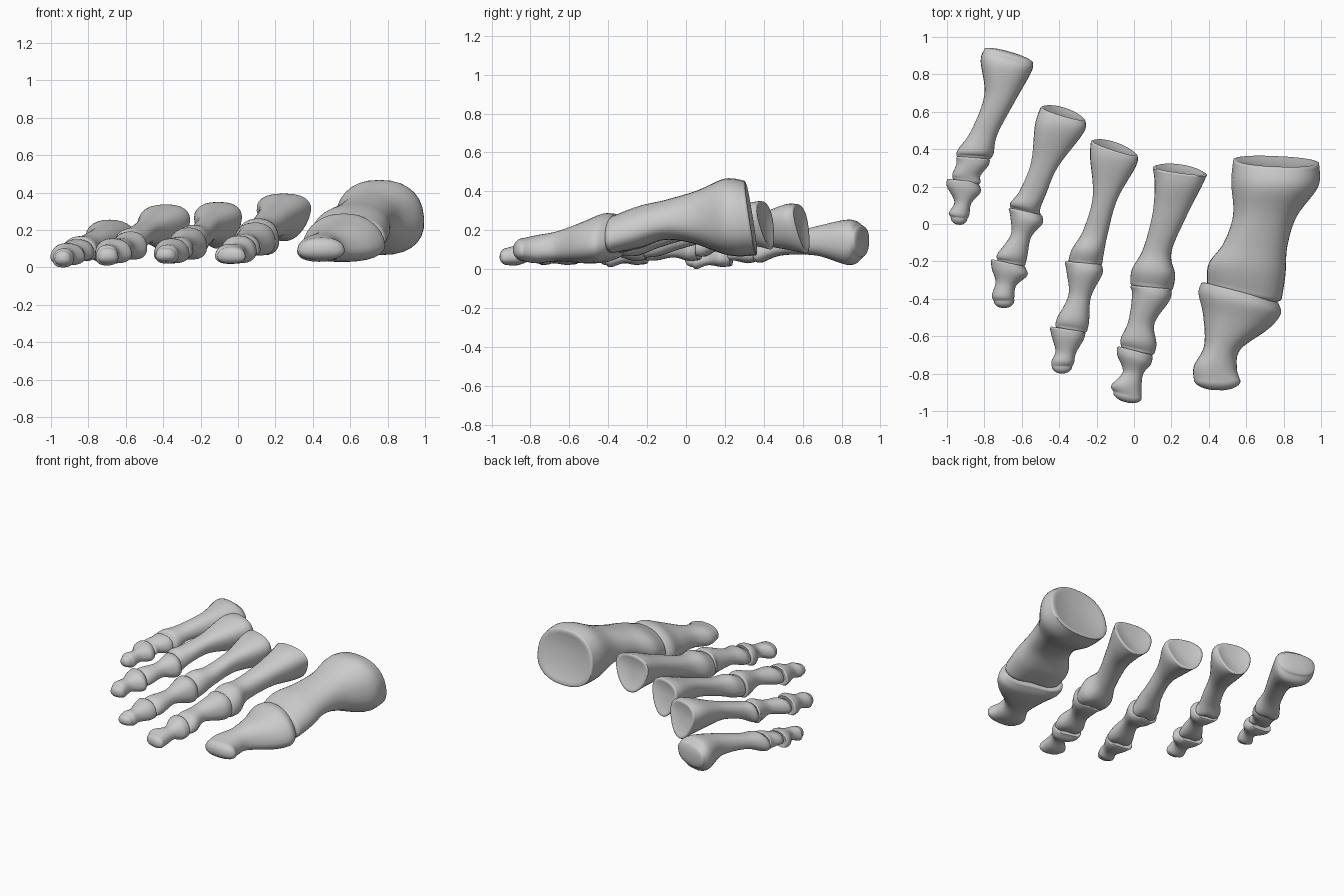
import bpy, bmesh, math
from mathutils import Vector

SIDES, STEPS = 28, 6


def spline(a, b, c, d, t):
    # Catmull-Rom interpolation of whole stations
    return [0.5 * (2 * q + (r - p) * t + (2 * p - 5 * q + 4 * r - s) * t * t
                   + (3 * q - p - 3 * r + s) * t ** 3) for p, q, r, s in zip(a, b, c, d)]


def ring(st, taper, groove, scale=1.0, push=Vector((0, 0, 0)), lean=0.0):
    # One section between a left and a right edge point
    xl, yl, xr, yr, z0, z1 = st
    mid = Vector(((xl + xr) / 2, (yl + yr) / 2, (z0 + z1) / 2))
    half, h = Vector(((xr - xl) / 2, (yr - yl) / 2, 0)), (z1 - z0) / 2
    us, pts = [], []
    for i in range(SIDES):
        a = 2 * math.pi * i / SIDES
        u = math.copysign(abs(math.cos(a)) ** 0.85, math.cos(a))
        v = math.copysign(abs(math.sin(a)) ** 0.85, math.sin(a))
        us.append((u * (1 + taper * v), u, v))
    norm = max(w for w, _, _ in us)
    for w, u, v in us:
        z = h * v + (groove * h * -v * math.exp(-(u / 0.4) ** 2) if v < 0 else 0)
        pts.append(mid + (half * (w / norm) + Vector((0, -lean * v, z))) * scale + push)
    return pts


def bone(name, stations, taper=(0, 0), groove=(0, 0), caps=(0.02, 0.03), lean=0.0):
    # Loft from the back end to the front end, with domed or hollow caps
    n = len(stations)
    body = []
    for i in range(n - 1):
        a, d = stations[max(i - 1, 0)], stations[min(i + 2, n - 1)]
        for k in range(STEPS + (i == n - 2)):
            body.append(spline(a, stations[i], stations[i + 1], d, k / STEPS))
    m = len(body) - 1
    mix = lambda p, t: p[0] + (p[1] - p[0]) * t

    def cap(st, bulge, sign, tp, gr, ln):
        out = Vector((st[1] - st[3], st[2] - st[0], 0)).normalized() * sign
        rows = []
        for s in (0.98, 0.93, 0.84, 0.7, 0.5, 0.25):
            if bulge > 0:
                f = bulge * math.sqrt(1 - s * s)
            else:  # hollow with a rounded rim
                f = bulge * (1 - s * s) + 0.009 * min(1, (1 - s) / 0.05)
            rows.append(ring(st, tp, gr, s, out * f, ln))
        return rows

    rows = cap(body[0], caps[0], 1, taper[0], groove[0], lean)[::-1]
    for j, st in enumerate(body):
        t = j / m
        g = groove[0] * max(0, 1 - 3 * t) + groove[1] * max(0, 3 * t - 2)
        rows.append(ring(st, mix(taper, t), g, lean=lean * max(0, 1 - 3 * t)))
    rows += cap(body[-1], caps[1], -1, taper[1], groove[1], 0)

    bm = bmesh.new()
    vs = [[bm.verts.new(p) for p in r] for r in rows]
    for r, q in zip(vs, vs[1:]):
        for i in range(SIDES):
            k = (i + 1) % SIDES
            bm.faces.new((r[i], r[k], q[k], q[i]))
    bm.faces.new(vs[0][::-1])
    bm.faces.new(vs[-1])
    bmesh.ops.recalc_face_normals(bm, faces=bm.faces)
    me = bpy.data.meshes.new(name)
    bm.to_mesh(me)
    bm.free()
    ob = bpy.data.objects.new(name, me)
    bpy.context.collection.objects.link(ob)
    bpy.context.view_layer.objects.active = ob
    ob.select_set(True)
    bpy.ops.object.shade_smooth_by_angle(angle=math.radians(60))
    ob.select_set(False)


# Station: left x, left y, right x, right y, bottom z, top z
HEAD = dict(taper=(0.32, -0.2), groove=(0, 0.25), caps=(-0.025, 0.045), lean=0.025)
MID = dict(taper=(-0.1, -0.15), groove=(0.1, 0.25), caps=(-0.012, 0.03))
TIP = dict(taper=(-0.15, -0.1), groove=(0.1, 0), caps=(-0.01, 0.04))

# Great toe
bone("great_toe_metatarsal", [
    (0.53, 0.34, 0.99, 0.32, 0.07, 0.455), (0.52, 0.22, 0.985, 0.20, 0.07, 0.465),
    (0.53, 0.05, 0.87, 0.04, 0.13, 0.40), (0.48, -0.10, 0.82, -0.12, 0.15, 0.355),
    (0.40, -0.21, 0.81, -0.27, 0.10, 0.325), (0.39, -0.31, 0.79, -0.40, 0.07, 0.28)],
    taper=(-0.05, -0.15), groove=(0, 0.2), caps=(-0.03, 0.05), lean=0.03)
bone("great_toe_phalanx", [
    (0.36, -0.315, 0.77, -0.42, 0.05, 0.285), (0.345, -0.37, 0.785, -0.48, 0.03, 0.285),
    (0.37, -0.49, 0.72, -0.56, 0.03, 0.245), (0.375, -0.65, 0.57, -0.67, 0.04, 0.195),
    (0.32, -0.76, 0.55, -0.77, 0.03, 0.175), (0.32, -0.83, 0.57, -0.84, 0.04, 0.16)],
    taper=(-0.25, -0.1), groove=(0.1, 0), caps=(-0.02, 0.055))

# Second toe
bone("second_metatarsal", [
    (0.10, 0.31, 0.39, 0.27, 0.14, 0.395), (0.11, 0.22, 0.36, 0.20, 0.15, 0.38),
    (0.10, 0.06, 0.28, 0.04, 0.16, 0.325), (0.05, -0.13, 0.20, -0.15, 0.11, 0.265),
    (-0.01, -0.24, 0.22, -0.27, 0.06, 0.26), (-0.02, -0.31, 0.21, -0.34, 0.06, 0.23)], **HEAD)
bone("second_proximal_phalanx", [
    (-0.02, -0.335, 0.20, -0.355, 0.06, 0.24), (-0.01, -0.38, 0.19, -0.41, 0.06, 0.235),
    (-0.03, -0.52, 0.11, -0.53, 0.08, 0.19), (-0.07, -0.61, 0.12, -0.64, 0.05, 0.175),
    (-0.07, -0.65, 0.11, -0.69, 0.05, 0.15)], **MID)
bone("second_distal_phalanx", [
    (-0.09, -0.66, 0.10, -0.71, 0.03, 0.17), (-0.09, -0.70, 0.09, -0.75, 0.02, 0.165),
    (-0.06, -0.79, 0.05, -0.80, 0.04, 0.13), (-0.12, -0.86, 0.04, -0.87, 0.02, 0.125),
    (-0.11, -0.895, 0.04, -0.935, 0.02, 0.11)], **TIP)

# Third toe
bone("third_metatarsal", [
    (-0.23, 0.45, 0.02, 0.37, 0.10, 0.35), (-0.235, 0.36, 0.01, 0.31, 0.12, 0.34),
    (-0.22, 0.15, -0.09, 0.13, 0.14, 0.28), (-0.27, -0.03, -0.14, -0.05, 0.10, 0.23),
    (-0.33, -0.13, -0.16, -0.15, 0.06, 0.225), (-0.35, -0.19, -0.17, -0.21, 0.05, 0.20)], **HEAD)
bone("third_proximal_phalanx", [
    (-0.37, -0.205, -0.17, -0.225, 0.04, 0.21), (-0.36, -0.26, -0.17, -0.27, 0.04, 0.21),
    (-0.35, -0.38, -0.23, -0.39, 0.07, 0.17), (-0.41, -0.50, -0.24, -0.52, 0.04, 0.16),
    (-0.42, -0.54, -0.25, -0.57, 0.04, 0.14)], **MID)
bone("third_distal_phalanx", [
    (-0.45, -0.555, -0.26, -0.585, 0.02, 0.155), (-0.44, -0.60, -0.27, -0.62, 0.02, 0.15),
    (-0.42, -0.68, -0.31, -0.69, 0.03, 0.125), (-0.44, -0.73, -0.32, -0.74, 0.02, 0.12),
    (-0.44, -0.76, -0.33, -0.76, 0.03, 0.105)], **TIP)

# Fourth toe
bone("fourth_metatarsal", [
    (-0.50, 0.63, -0.26, 0.56, 0.08, 0.335), (-0.53, 0.53, -0.27, 0.49, 0.10, 0.33),
    (-0.55, 0.33, -0.41, 0.30, 0.13, 0.26), (-0.61, 0.18, -0.47, 0.16, 0.10, 0.22),
    (-0.66, 0.115, -0.50, 0.085, 0.06, 0.205), (-0.66, 0.09, -0.50, 0.05, 0.06, 0.18)], **HEAD)
bone("fourth_proximal_phalanx", [
    (-0.67, 0.08, -0.49, 0.04, 0.04, 0.19), (-0.66, 0.03, -0.49, 0.00, 0.04, 0.19),
    (-0.66, -0.06, -0.55, -0.07, 0.06, 0.16), (-0.73, -0.16, -0.57, -0.17, 0.04, 0.15),
    (-0.73, -0.19, -0.58, -0.215, 0.04, 0.13)], **MID)
bone("fourth_distal_phalanx", [
    (-0.765, -0.195, -0.58, -0.235, 0.02, 0.155), (-0.76, -0.24, -0.57, -0.275, 0.02, 0.15),
    (-0.74, -0.31, -0.63, -0.33, 0.03, 0.125), (-0.76, -0.38, -0.64, -0.39, 0.01, 0.12),
    (-0.75, -0.41, -0.64, -0.41, 0.02, 0.105)], **TIP)

# Little toe
bone("fifth_metatarsal", [
    (-0.80, 0.935, -0.54, 0.86, 0.06, 0.225), (-0.82, 0.87, -0.55, 0.81, 0.02, 0.255),
    (-0.80, 0.69, -0.64, 0.65, 0.07, 0.22), (-0.87, 0.50, -0.73, 0.48, 0.07, 0.175),
    (-0.94, 0.40, -0.75, 0.38, 0.03, 0.165), (-0.95, 0.37, -0.76, 0.36, 0.03, 0.145)],
    taper=(0.05, -0.2), groove=(0, 0.2), caps=(0.025, 0.03))
bone("fifth_proximal_phalanx", [
    (-0.95, 0.355, -0.77, 0.34, 0.03, 0.15), (-0.95, 0.32, -0.78, 0.31, 0.03, 0.145),
    (-0.97, 0.27, -0.82, 0.26, 0.04, 0.13), (-0.97, 0.25, -0.82, 0.225, 0.04, 0.12)], **MID)
bone("fifth_distal_phalanx", [
    (-1.00, 0.235, -0.83, 0.215, 0.01, 0.13), (-1.00, 0.20, -0.82, 0.17, 0.01, 0.125),
    (-0.96, 0.12, -0.87, 0.11, 0.02, 0.105), (-0.99, 0.06, -0.88, 0.05, 0.00, 0.10),
    (-0.98, 0.04, -0.89, 0.03, 0.01, 0.09)], **TIP)
